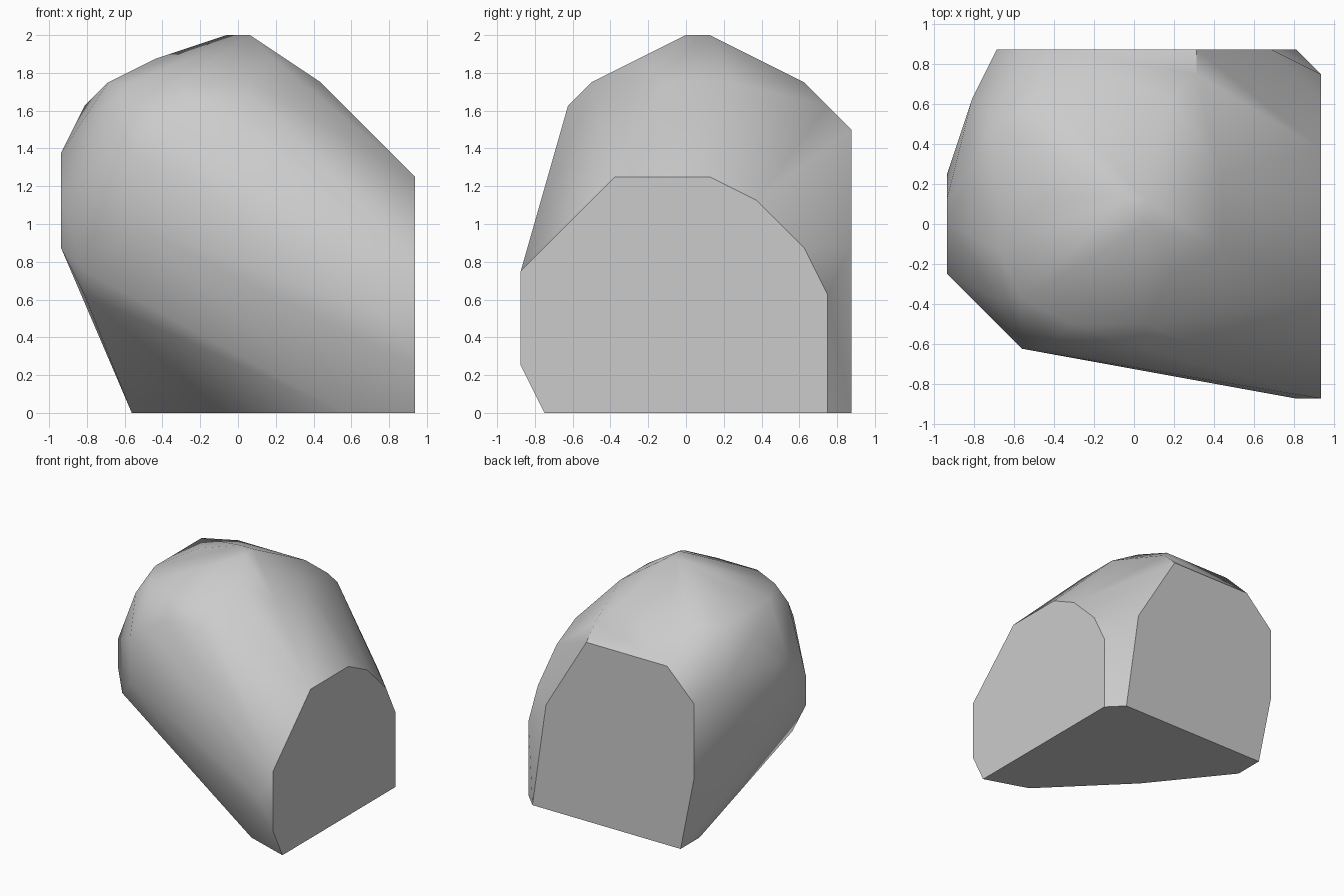
import bpy, bmesh, math

cube = bpy.data.objects.get("Cube")
if cube:
    bpy.data.objects.remove(cube, do_unlink=True)

STEP = 0.125  # the boulder is chiselled on a regular lattice


def lattice(i, j, k):
    """Turn lattice steps into a position centred on x and y."""
    return ((i - 7.5) * STEP, (j - 7) * STEP, k * STEP)


# Flat cut on the left side: (y, z) outline
side_cut = [(1, 0), (0, 2), (0, 6), (4, 10), (8, 10), (10, 9), (12, 7), (13, 5), (13, 0)]
# Flat cut on the back: (x, z) outline
back_cut = [(14, 0), (13, 7), (10, 12), (4, 12), (2, 10), (2, 5), (3, 0)]
# Flat underside: (x, y) outline
underside = [(3, 14), (3, 12), (7, 7), (12, 2), (15, 1), (15, 13), (14, 14)]
# Front bulge and belly
front_bulge = [(14, 0, 4), (3, 2, 8), (3, 2, 11), (4, 2, 12), (6, 2, 13),
               (8, 2, 13), (1, 4, 6), (1, 5, 5)]
# Rounded right flank
flank = [(0, 5, 7), (0, 5, 9), (0, 7, 11), (0, 8, 11), (0, 9, 9),
         (1, 12, 11), (1, 9, 13), (2, 4, 13)]
# Shoulders around the crown
shoulders = [(2, 6, 14), (2, 11, 14), (3, 4, 14), (5, 3, 14), (8, 3, 14),
             (11, 6, 14), (11, 9, 14), (4, 12, 14), (9, 12, 14),
             (10, 13, 13), (12, 12, 11)]
# Crown
crown = [(4, 8, 15), (9, 5, 15), (7, 8, 16), (8, 8, 16), (8, 7, 16)]

points = [(15, j, k) for j, k in side_cut]
points += [(i, 14, k) for i, k in back_cut]
points += [(i, j, 0) for i, j in underside]
points += front_bulge + flank + shoulders + crown

# Wrap the points in one convex skin
bm = bmesh.new()
for p in sorted(set(points)):
    bm.verts.new(lattice(*p))
hull = bmesh.ops.convex_hull(bm, input=bm.verts[:], use_existing_faces=False)
spare = {g for g in hull["geom_interior"] + hull["geom_unused"]
         if isinstance(g, bmesh.types.BMVert)}
bmesh.ops.delete(bm, geom=list(spare), context="VERTS")
bmesh.ops.dissolve_limit(bm, angle_limit=math.radians(0.5),
                         verts=bm.verts[:], edges=bm.edges[:])
bmesh.ops.recalc_face_normals(bm, faces=bm.faces[:])

mesh = bpy.data.meshes.new("boulder")
bm.to_mesh(mesh)
bm.free()
boulder = bpy.data.objects.new("boulder", mesh)
bpy.context.collection.objects.link(boulder)

# Stone colour
stone = bpy.data.materials.new("stone_grey")
stone.use_nodes = True
grey = (0.6, 0.6, 0.6, 1)
stone.diffuse_color = grey
stone.node_tree.nodes["Principled BSDF"].inputs["Base Color"].default_value = grey
mesh.materials.append(stone)

# Soft shading on the weathered skin, crisp rims on the flat cuts
bpy.ops.object.select_all(action="DESELECT")
boulder.select_set(True)
bpy.context.view_layer.objects.active = boulder
bpy.ops.object.shade_smooth_by_angle(angle=math.radians(40))
bm = bmesh.new()
bm.from_mesh(mesh)
for face in bm.faces:
    n = face.normal
    if n.x > 0.999 or n.y > 0.999 or n.z < -0.999:
        for edge in face.edges:
            edge.smooth = False
bm.to_mesh(mesh)
bm.free()
